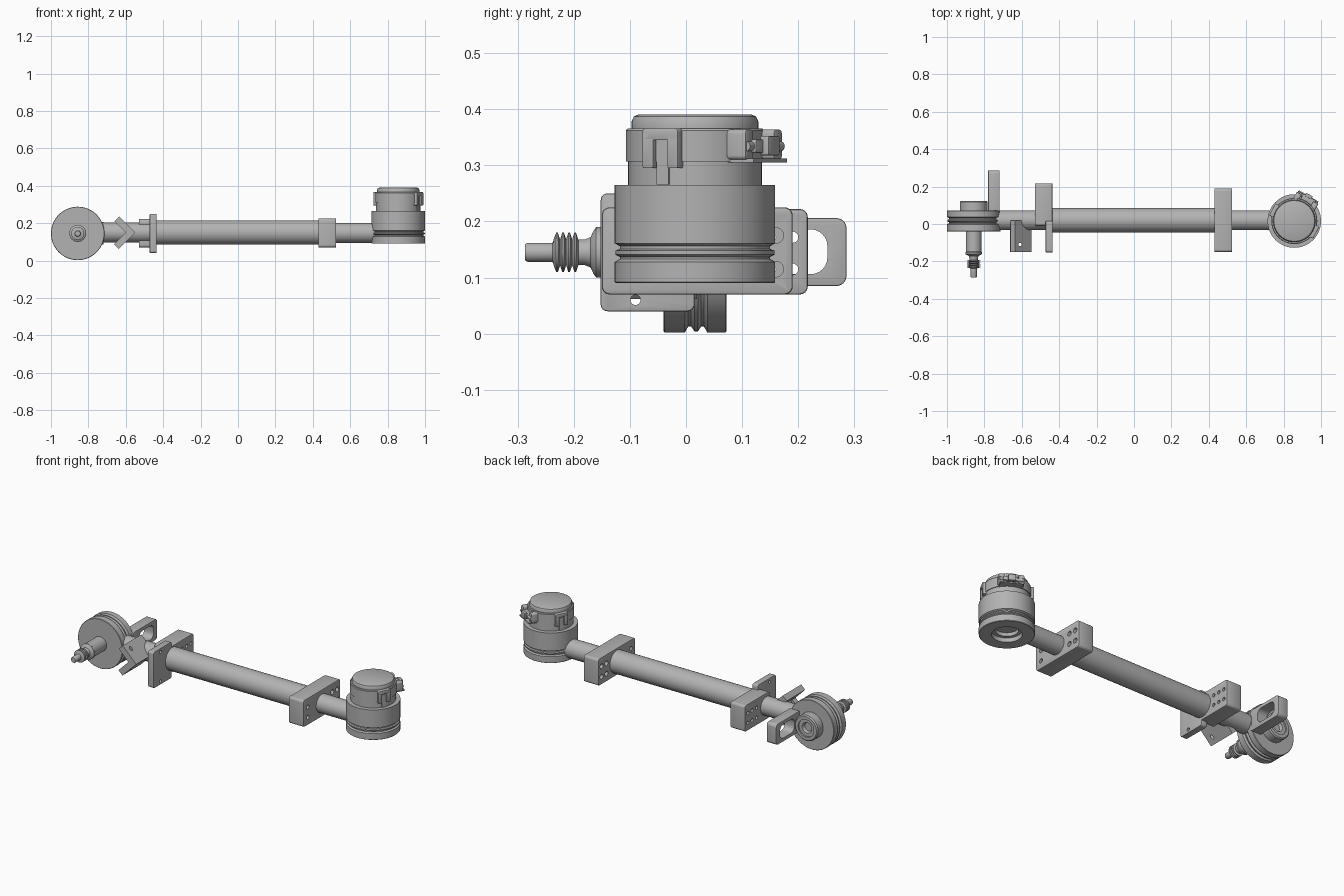
import bpy, bmesh, math
from mathutils import Matrix, Vector

old = bpy.data.objects.get("Cube")
if old:
    bpy.data.objects.remove(old)

grey = bpy.data.materials.new("machined grey")
grey.use_nodes = True
COLOUR = (0.45, 0.45, 0.45, 1)
grey.diffuse_color = COLOUR
grey.node_tree.nodes["Principled BSDF"].inputs["Base Color"].default_value = COLOUR

AXES = {"x": Matrix.Rotation(math.pi / 2, 4, "Y"),
        "y": Matrix.Rotation(-math.pi / 2, 4, "X"),
        "z": Matrix.Identity(4)}


def finish(name, bm):
    bmesh.ops.recalc_face_normals(bm, faces=bm.faces)
    mesh = bpy.data.meshes.new(name)
    bm.to_mesh(mesh)
    bm.free()
    mesh.materials.append(grey)
    obj = bpy.data.objects.new(name, mesh)
    bpy.context.collection.objects.link(obj)
    smooth(obj)
    return obj


def smooth(obj):
    bpy.ops.object.select_all(action="DESELECT")
    obj.select_set(True)
    bpy.context.view_layer.objects.active = obj
    bpy.ops.object.shade_smooth_by_angle(angle=math.radians(32))


def lathe(name, profile, centre, axis="z", steps=64):
    """Spin (radius, height) points around an axis through centre."""
    bm = bmesh.new()
    verts = [bm.verts.new((r, 0, h)) for r, h in profile]
    edges = [bm.edges.new(pair) for pair in zip(verts, verts[1:])]
    bmesh.ops.spin(bm, geom=verts + edges, cent=(0, 0, 0), axis=(0, 0, 1),
                   angle=math.tau, steps=steps, use_merge=False)
    bmesh.ops.remove_doubles(bm, verts=bm.verts, dist=1e-5)
    bmesh.ops.transform(bm, matrix=Matrix.Translation(centre) @ AXES[axis], verts=bm.verts)
    return finish(name, bm)


def rod(name, radius, start, end, centre, axis, steps=48):
    return lathe(name, [(0, start), (radius, start), (radius, end), (0, end)],
                 centre, axis, steps)


def box(name, low, high, corner=0.0, edge=0.0, matrix=None):
    """Box with corners rounded about x and a small bevel on the two x faces."""
    low, high = Vector(low), Vector(high)
    bm = bmesh.new()
    bmesh.ops.create_cube(bm, size=1)
    bmesh.ops.transform(bm, verts=bm.verts, matrix=Matrix.Translation((low + high) / 2)
                        @ Matrix.Diagonal((*(high - low), 1)))
    if corner:
        along = [e for e in bm.edges if abs(e.verts[0].co.x - e.verts[1].co.x) > 1e-4]
        bmesh.ops.bevel(bm, geom=along, offset=corner, segments=6, profile=0.5, affect="EDGES")
    if edge:
        rim = [e for e in bm.edges if abs(e.verts[0].co.x - e.verts[1].co.x) < 1e-4]
        bmesh.ops.bevel(bm, geom=rim, offset=edge, segments=2, profile=0.5, affect="EDGES")
    if matrix:
        bmesh.ops.transform(bm, matrix=matrix, verts=bm.verts)
    return finish(name, bm)


def cut(obj, cutters):
    for cutter in cutters:
        cutter.hide_render = True
        mod = obj.modifiers.new("cut", "BOOLEAN")
        mod.object, mod.solver = cutter, "EXACT"
        bpy.ops.object.select_all(action="DESELECT")
        bpy.context.view_layer.objects.active = obj
        bpy.ops.object.modifier_apply(modifier=mod.name)
        bpy.data.objects.remove(cutter)
    smooth(obj)


def x_holes(obj, radius, ys, zs, start, end):
    cut(obj, [rod("hole_cutter", radius, start, end, (0, y, z), "x", 20)
              for y in ys for z in zs])


# Arm tubes
rod("main_tube", 0.065, -0.45, 0.44, (0, 0.02, 0.15), "x")
rod("motor_side_tube", 0.053, 0.43, 0.76, (0, 0.02, 0.148), "x")
rod("wheel_side_tube", 0.053, -0.76, -0.44, (0, 0.02, 0.15), "x")

# Clamp blocks and mounting plate
right_clamp = box("right_clamp", (0.43, -0.15, 0.07), (0.525, 0.19, 0.225), 0.014, 0.004)
x_holes(right_clamp, 0.014, (0.115, 0.16), (0.115, 0.175), 0.4, 0.55)
x_holes(right_clamp, 0.012, (-0.11,), (0.115, 0.175), 0.4, 0.55)
left_clamp = box("left_clamp", (-0.53, -0.01, 0.07), (-0.436, 0.217, 0.222), 0.014, 0.004)
x_holes(left_clamp, 0.01, (0.11, 0.15, 0.19), (0.115, 0.172), -0.56, -0.4)
plate = box("mounting_plate", (-0.472, -0.152, 0.04), (-0.435, 0.015, 0.25), 0.012, 0.003)
x_holes(plate, 0.009, (-0.09,), (0.06, 0.23), -0.5, -0.4)

# Angle bracket, a chevron extruded along y
bm = bmesh.new()
outline = [(-0.635, 0.236), (-0.549, 0.15), (-0.637, 0.062),
           (-0.662, 0.087), (-0.599, 0.15), (-0.660, 0.211)]
face = bm.faces.new([bm.verts.new((x, -0.15, z)) for x, z in outline])
extruded = bmesh.ops.extrude_face_region(bm, geom=[face])["geom"]
bmesh.ops.translate(bm, vec=(0, 0.17, 0),
                    verts=[v for v in extruded if isinstance(v, bmesh.types.BMVert)])
angle_bracket = finish("angle_bracket", bm)
cut(angle_bracket, [rod("hole_cutter", 0.009, 0, 0.3, (-0.61, -0.11, 0), "z", 20)])

# Wheel with two grooves, rear hub and threaded front shaft
wheel_centre = (-0.857, 0, 0.145)
lathe("wheel", [(0, -0.04), (0.141, -0.04), (0.143, -0.038), (0.143, -0.002), (0.132, 0.004),
                (0.132, 0.009), (0.141, 0.015), (0.141, 0.021), (0.132, 0.027), (0.132, 0.032),
                (0.143, 0.038), (0.143, 0.07), (0.141, 0.072), (0, 0.072)], wheel_centre, "y")
lathe("wheel_hub", [(0, 0.06), (0.074, 0.06), (0.074, 0.118), (0.068, 0.124), (0.05, 0.124),
                    (0.05, 0.116), (0.03, 0.116), (0.024, 0.1), (0, 0.1)], wheel_centre, "y")
lathe("shaft", [(0, -0.03), (0.042, -0.03), (0.042, -0.148), (0.045, -0.152), (0.045, -0.16),
                (0.038, -0.165), (0.027, -0.17), (0.023, -0.18), (0.023, -0.235),
                (0.017, -0.238), (0.017, -0.282), (0.014, -0.287), (0, -0.287)],
      wheel_centre, "y", 40)
thread = [(0, -0.192)]
for i in range(4):
    top = -0.192 - 0.0108 * i
    thread += [(0.023, top), (0.035, top - 0.004), (0.035, top - 0.007)]
thread += [(0.023, -0.236), (0, -0.236)]
lathe("shaft_thread", thread, wheel_centre, "y", 40)

# Handle loop behind the wheel
handle = box("handle_loop", (-0.78, 0.06, 0.085), (-0.718, 0.286, 0.206), 0.018, 0.003)
cut(handle, [box("slot_cutter", (-0.82, 0.12, 0.106), (-0.68, 0.252, 0.186), 0.03)])

# Motor housing with grooves and an open bore below
motor_centre = Vector((0.857, 0.016, 0))
lathe("motor_housing", [(0, 0.135), (0.06, 0.135), (0.06, 0.115), (0.078, 0.115), (0.078, 0.09),
                        (0.141, 0.09), (0.143, 0.092), (0.143, 0.128), (0.134, 0.133),
                        (0.134, 0.137), (0.142, 0.141), (0.142, 0.148), (0.134, 0.151),
                        (0.134, 0.156), (0.143, 0.161), (0.143, 0.265), (0, 0.265)], motor_centre)
lathe("motor_cap", [(0, 0.26), (0.119, 0.26), (0.119, 0.307), (0.123, 0.307), (0.123, 0.362),
                    (0.120, 0.366), (0.113, 0.366), (0.113, 0.378), (0.109, 0.387),
                    (0.100, 0.391), (0, 0.391)], motor_centre)


def around_motor(degrees):
    return Matrix.Translation(motor_centre) @ Matrix.Rotation(math.radians(degrees), 4, "Z")


# Retaining clips: bridge, two legs and a tongue
for side, angle in (("front", -28), ("back", 152)):
    turn = around_motor(angle)
    box(side + "_clip_bridge", (0.105, -0.036, 0.345), (0.133, 0.036, 0.366), 0.006, 0.002, turn)
    for leg, y in (("right", -0.036), ("left", 0.014)):
        box(f"{side}_clip_{leg}_leg", (0.105, y, 0.295), (0.133, y + 0.022, 0.36), 0.003, 0.002, turn)
    box(side + "_clip_tongue", (0.105, -0.012, 0.266), (0.124, 0.012, 0.34), 0, 0, turn)

# Clamp latch: shelf, cheeks, pin and lever
turn = around_motor(60)
box("latch_shelf", (0.1, -0.06, 0.305), (0.155, 0.06, 0.312), 0, 0, turn)
for side, y in (("right", -0.066), ("left", 0.036)):
    box(f"latch_{side}_cheek", (0.09, y, 0.31), (0.142, y + 0.03, 0.364), 0.008, 0.003, turn)
box("latch_lever", (0.11, -0.045, 0.322), (0.152, 0.03, 0.346), 0.005, 0.003, turn)
box("latch_tab", (0.145, -0.02, 0.318), (0.163, 0.02, 0.352), 0.004, 0.002, turn)
pin = rod("latch_pin", 0.009, -0.062, 0.062, (0.14, 0, 0.334), "y", 20)
pin.data.transform(turn)
